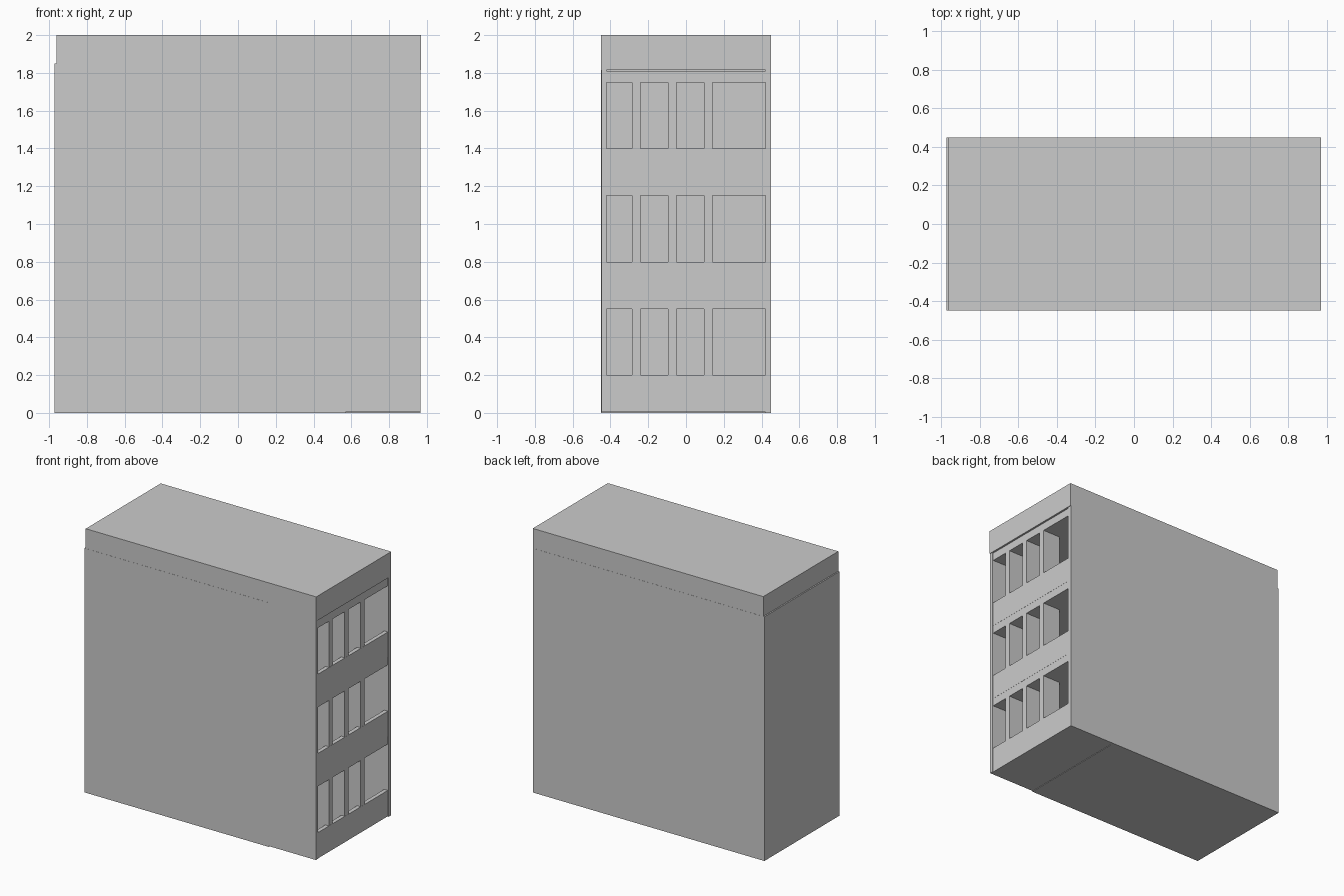
import bpy

if "Cube" in bpy.data.objects:
    bpy.data.objects.remove(bpy.data.objects["Cube"])


def box(name, x, y, z):
    """Axis-aligned box from (min, max) ranges."""
    bpy.ops.mesh.primitive_cube_add(size=1, location=[(a + b) / 2 for a, b in (x, y, z)])
    ob = bpy.context.object
    ob.name = name
    ob.scale = [b - a for a, b in (x, y, z)]
    bpy.ops.object.transform_apply(location=False, rotation=False, scale=True)
    return ob


BACK_X = 0.57     # rear wall of the balconies
FACE_X = 0.962    # outer face of the parapets
INNER = (-0.42, 0.42)
FLOOR_H = 0.6

# Main block, roof cap and the two walls flanking the balconies
box("main_block", (-0.972, BACK_X), (-0.45, 0.45), (0, 1.85))
box("roof_cap", (-0.962, 0.97), (-0.449, 0.449), (1.815, 2.0))
box("front_side_wall", (BACK_X, 0.966), (-0.448, -0.42), (0.005, 1.82))
box("back_side_wall", (BACK_X, 0.966), (0.42, 0.45), (0, 1.85))

# Ground slab
box("ground_slab", (BACK_X, FACE_X), INNER, (0.004, 0.012))

# Three stacked balconies: parapet, ceiling slab and three upright fins
for i in range(3):
    z0 = 0.01 + i * FLOOR_H
    box(f"parapet_{i + 1}", (FACE_X - 0.03, FACE_X), INNER, (z0, z0 + 0.19))
    box(f"ceiling_slab_{i + 1}", (BACK_X, FACE_X - 0.001), INNER,
        (z0 + 0.54, z0 + FLOOR_H))
    for j in range(3):
        y = -0.285 + j * 0.19
        box(f"fin_{i + 1}_{j + 1}", (FACE_X - 0.15, FACE_X - 0.001),
            (y, y + 0.045), (z0, z0 + 0.54))
